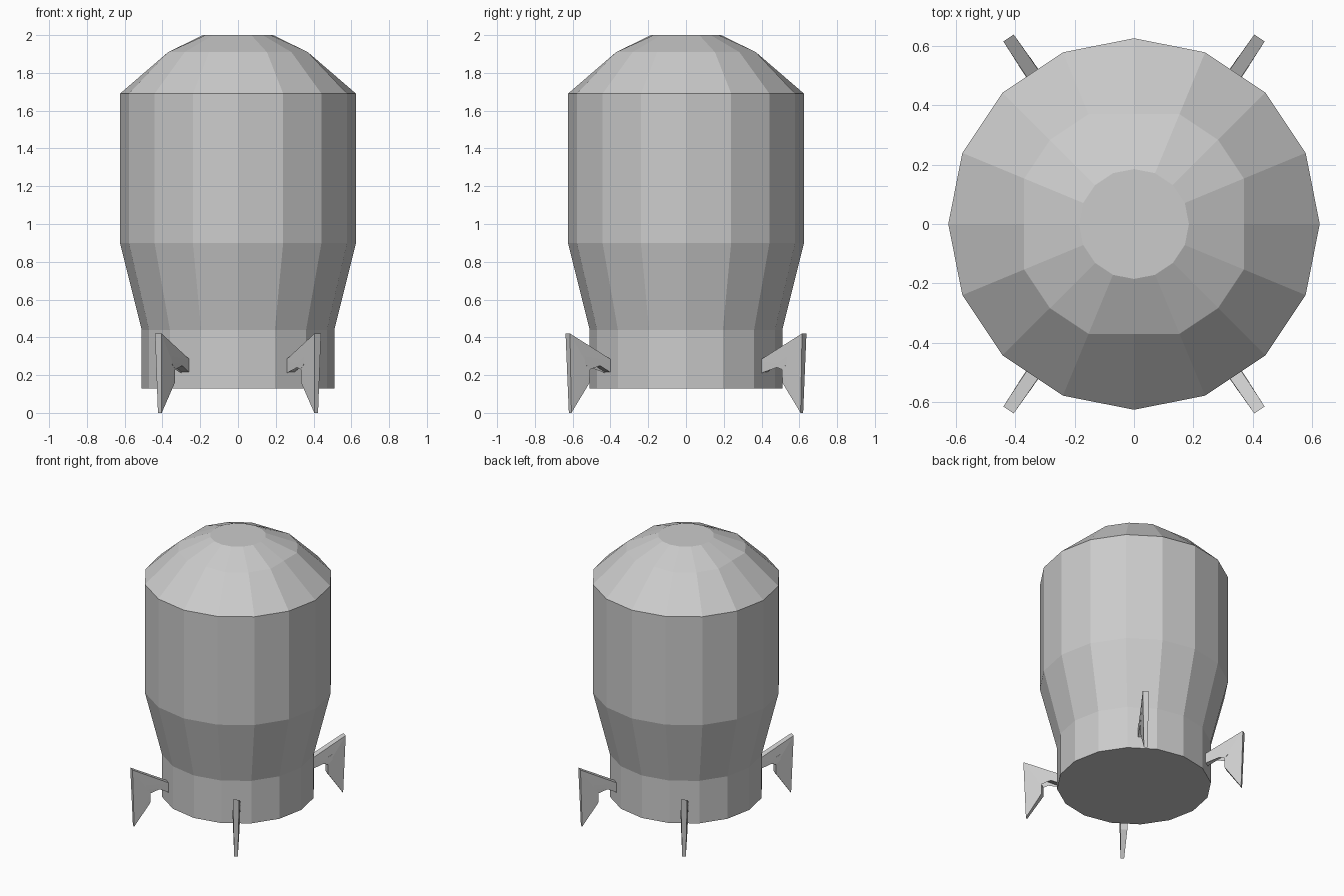
import bpy, bmesh, math
from mathutils import Vector

if "Cube" in bpy.data.objects:
    bpy.data.objects.remove(bpy.data.objects["Cube"])

grey = bpy.data.materials.new("light_grey")
grey.diffuse_color = (0.6, 0.6, 0.6, 1)
grey.use_nodes = True
grey.node_tree.nodes["Principled BSDF"].inputs["Base Color"].default_value = grey.diffuse_color


def finish(name, bm):
    bmesh.ops.recalc_face_normals(bm, faces=bm.faces)
    mesh = bpy.data.meshes.new(name)
    bm.to_mesh(mesh)
    bm.free()
    mesh.materials.append(grey)
    obj = bpy.data.objects.new(name, mesh)
    bpy.context.collection.objects.link(obj)
    return obj


# Hull: sixteen-sided lathe; the dome ring is squared off at the four axis points
SIDES = 16
PROFILE = [(0.51, 0.13), (0.51, 0.44), (0.625, 0.9),
           (0.625, 1.69), (0.40, 1.91), (0.185, 2.0)]
bm = bmesh.new()
rings = []
for level, (radius, z) in enumerate(PROFILE):
    ring = []
    for i in range(SIDES):
        a = math.tau * i / SIDES
        r = radius * math.cos(math.pi / 8) if level == 4 and i % 4 == 0 else radius
        ring.append(bm.verts.new((r * math.cos(a), r * math.sin(a), z)))
    rings.append(ring)
for low, high in zip(rings, rings[1:]):
    for i in range(SIDES):
        j = (i + 1) % SIDES
        bm.faces.new((low[i], low[j], high[j], high[i]))
bm.faces.new(rings[0])
bm.faces.new(rings[-1])
finish("hull", bm)

# Fins: hooked outline as (distance from axis, height, half thickness)
FIN = [(0.48, 0.275, 0.025), (0.755, 0.42, 0.021), (0.74, 0.0, 0.012),
       (0.63, 0.16, 0.022), (0.63, 0.23, 0.024), (0.66, 0.26, 0.024),
       (0.66, 0.30, 0.024), (0.48, 0.205, 0.025)]


def make_fin(name, angle):
    out = Vector((math.cos(angle), math.sin(angle), 0))
    side = Vector((-out.y, out.x, 0))
    bm = bmesh.new()
    left, right = [[bm.verts.new(out * r + side * s * t + Vector((0, 0, z)))
                    for r, z, t in FIN] for s in (1, -1)]
    caps = [bm.faces.new(left), bm.faces.new(right[::-1])]
    for i in range(len(FIN)):
        j = (i + 1) % len(FIN)
        bm.faces.new((left[i], right[i], right[j], left[j]))
    bmesh.ops.triangulate(bm, faces=caps)
    finish(name, bm)


lean = math.radians(56)
for name, angle in (("back_right_fin", lean), ("back_left_fin", math.pi - lean),
                    ("front_left_fin", math.pi + lean), ("front_right_fin", -lean)):
    make_fin(name, angle)
